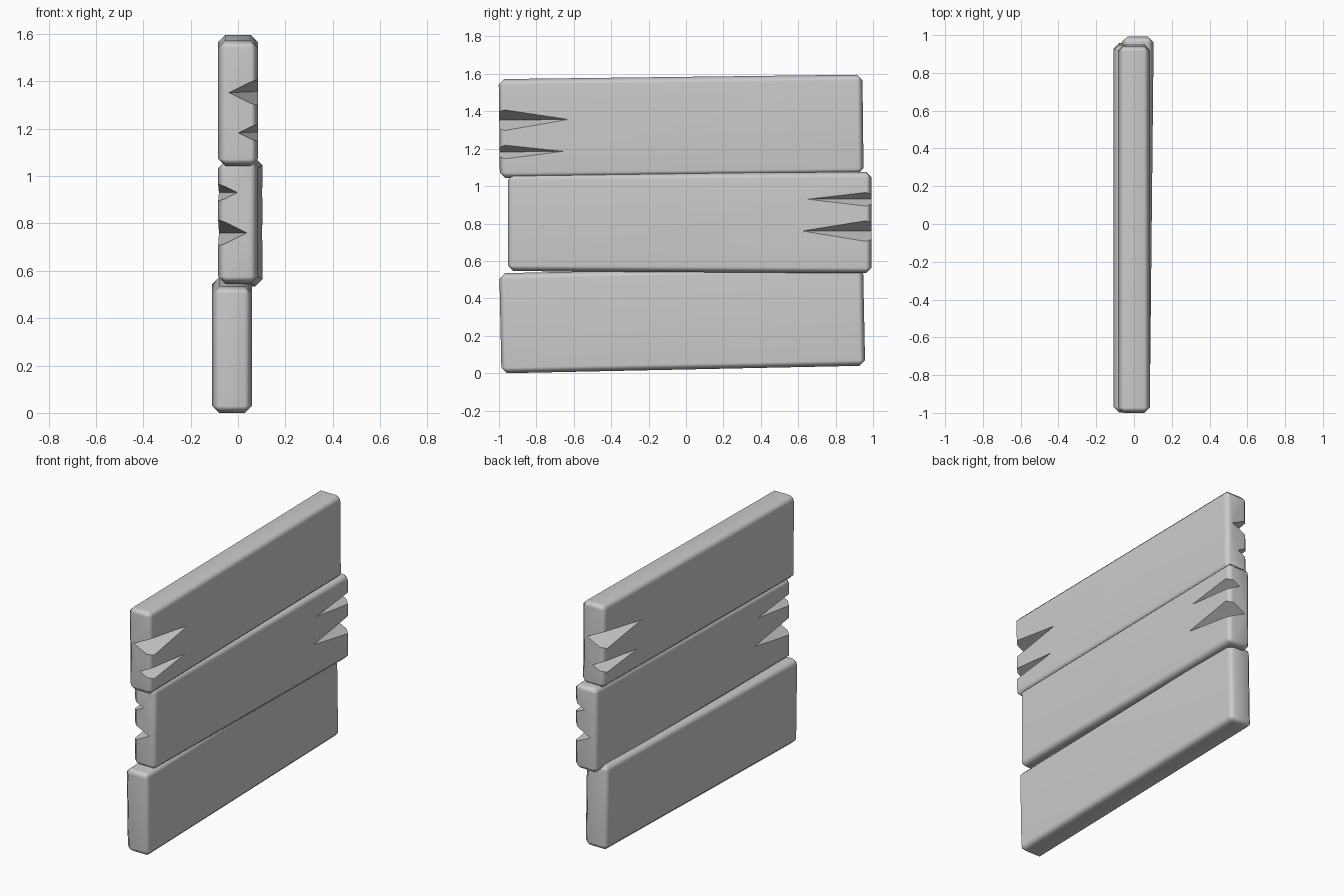
import bpy, bmesh
from math import radians
from mathutils import Vector, Matrix, Euler

if "Cube" in bpy.data.objects:
    bpy.data.objects.remove(bpy.data.objects["Cube"])

L, T, H = 1.945, 0.168, 0.53   # plank length (y), thickness (x), height (z)


def mesh_object(name, bm):
    me = bpy.data.meshes.new(name)
    bmesh.ops.recalc_face_normals(bm, faces=bm.faces)
    bm.to_mesh(me)
    bm.free()
    ob = bpy.data.objects.new(name, me)
    bpy.context.collection.objects.link(ob)
    return ob


def wedge(name, z, half, depth, reach, turn):
    """Tapering V split cut into the +x face at the -y end (turned for the other end)."""
    end = -L / 2
    tip = Vector((T / 2, end + reach, z))
    deep = Vector((T / 2 - depth, end, z))
    pts = [deep]
    for s in (-1, 1):
        rim = Vector((T / 2, end, z + s * half))
        pts.append(deep + (rim - deep) * 1.6)
    pts = [tip + (p - tip) * 1.2 for p in pts]
    bm = bmesh.new()
    rot = Matrix.Rotation(turn, 4, 'Z')
    for p in pts + [deep + (tip - deep) * 1.001]:
        bm.verts.new(rot @ p)
    bmesh.ops.convex_hull(bm, input=bm.verts)
    ob = mesh_object(name, bm)
    ob.hide_render = True
    return ob


def plank(name, loc, rot, splits=(), taper=0.0, height=H):
    # chamfered board
    bm = bmesh.new()
    bmesh.ops.create_cube(bm, size=1)
    for v in bm.verts:
        v.co = Vector((v.co.x * T, v.co.y * L, v.co.z * (height + 2 * v.co.y * taper)))
    bmesh.ops.bevel(bm, geom=bm.edges[:], offset=0.03, segments=1, affect='EDGES')
    ob = mesh_object(name, bm)
    # splits at both ends, on opposite faces
    cutters = []
    for i, s in enumerate(splits):
        for turn in (0, radians(180)):
            c = wedge("split_cutter", *s, turn)
            m = ob.modifiers.new("split", 'BOOLEAN')
            m.operation, m.solver, m.object = 'DIFFERENCE', 'EXACT', c
            cutters.append(c)
    if cutters:
        dg = bpy.context.evaluated_depsgraph_get()
        me = bpy.data.meshes.new_from_object(ob.evaluated_get(dg))
        ob.modifiers.clear()
        ob.data = me
        for c in cutters:
            bpy.data.objects.remove(c)
    # soft chamfers, crisp splits
    bpy.ops.object.select_all(action='DESELECT')
    ob.select_set(True)
    bpy.context.view_layer.objects.active = ob
    bpy.ops.object.shade_smooth_by_angle(angle=radians(56))
    w = ob.modifiers.new("weighted", 'WEIGHTED_NORMAL')
    w.keep_sharp = True
    ob.location = loc
    ob.rotation_euler = Euler([radians(a) for a in rot])
    return ob


# (z, half width, depth, length) of each split
BIG = (0.045, 0.06, 0.122, 0.37)
SMALL = (-0.125, 0.04, 0.082, 0.34)

plank("bottom_plank", (-0.025, -0.02, 0.287), (1.2, 0, 0), height=0.535)
plank("middle_plank", (0.01, 0.02, 0.805), (180, 0, -0.6), (BIG, SMALL), taper=-0.012)
plank("top_plank", (0, -0.026, 1.319), (0.7, 0, 0), (BIG, SMALL))
